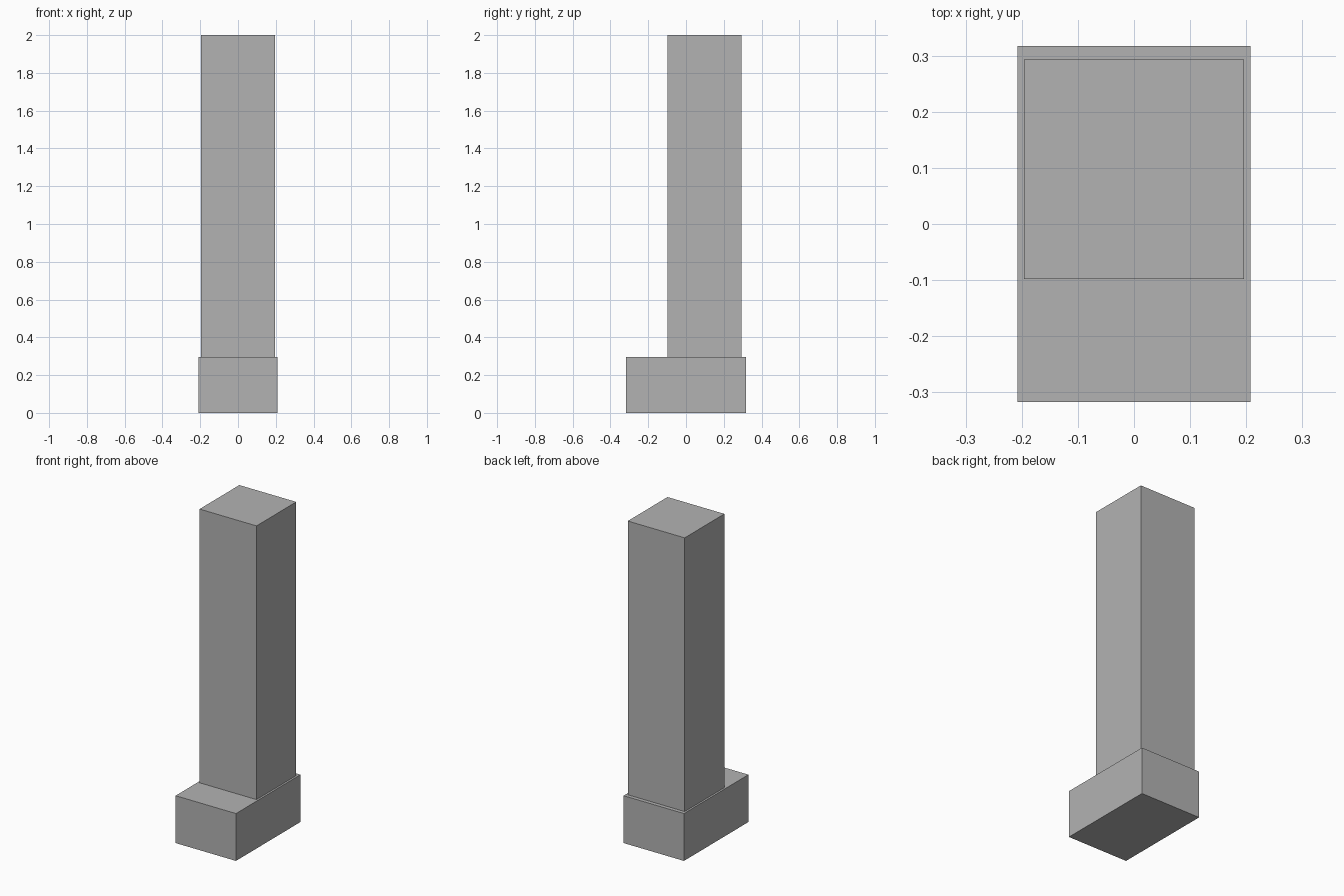
import bpy

if "Cube" in bpy.data.objects:
    bpy.data.objects.remove(bpy.data.objects["Cube"])

# Single flat grey
grey = bpy.data.materials.new("stone_grey")
grey.diffuse_color = (0.45, 0.45, 0.45, 1.0)
grey.use_nodes = True
grey.node_tree.nodes["Principled BSDF"].inputs["Base Color"].default_value = grey.diffuse_color


def box(name, low, high):
    """Axis-aligned box between two corners."""
    centre = [(a + b) / 2 for a, b in zip(low, high)]
    bpy.ops.mesh.primitive_cube_add(size=1, location=centre)
    obj = bpy.context.object
    obj.name = name
    obj.scale = [b - a for a, b in zip(low, high)]
    bpy.ops.object.transform_apply(location=False, rotation=False, scale=True)
    obj.data.materials.append(grey)
    return obj


# Wide base, extending forward
box("base", (-0.208, -0.317, 0.0), (0.208, 0.317, 0.295))

# Tall square column set toward the back
box("column", (-0.196, -0.098, 0.295), (0.196, 0.293, 2.0))
